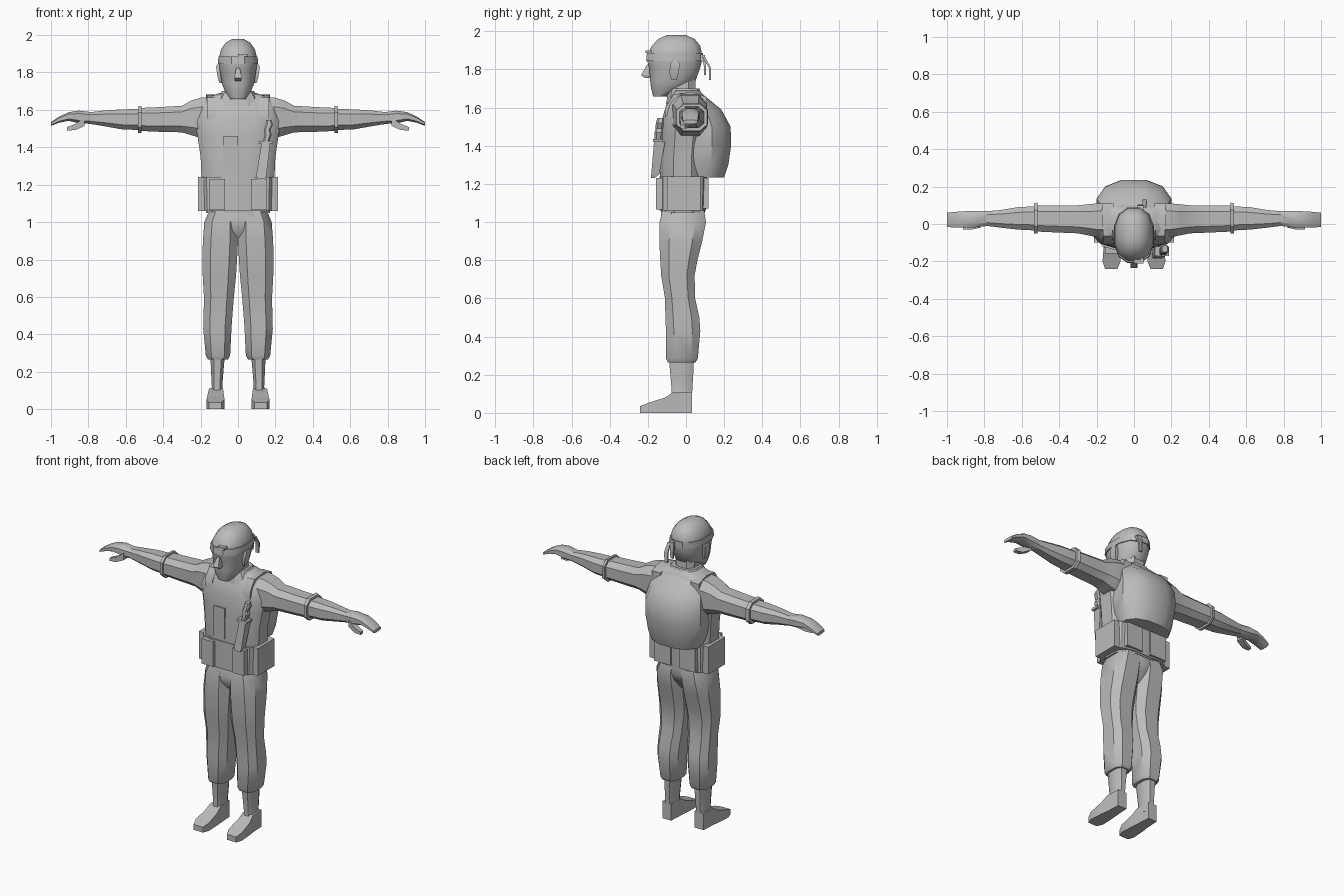
import bpy, bmesh, math

grey = bpy.data.materials.new("plain_grey")
grey.diffuse_color = (0.5, 0.5, 0.5, 1)


def loft(name, axis, rings, n=8, p=0.7, smooth=35, side=1):
    """Skin rings of (position, u0, u1, v0, v1); u and v are the two other axes in order."""
    bm = bmesh.new()
    loops = []
    for pos, u0, u1, v0, v1 in rings:
        loop = []
        for i in range(n):
            a = 2 * math.pi * (i + 0.5) / n
            k = math.cos(math.pi / n)
            c, s = math.cos(a) / k, math.sin(a) / k
            c = math.copysign(abs(c) ** p, c)
            s = math.copysign(abs(s) ** p, s)
            u = (u0 + u1) / 2 + c * (u1 - u0) / 2
            v = (v0 + v1) / 2 + s * (v1 - v0) / 2
            x, y, z = {"x": (pos, u, v), "y": (u, pos, v), "z": (u, v, pos)}[axis]
            loop.append(bm.verts.new((x * side, y, z)))
        loops.append(loop)
    for a, b in zip(loops, loops[1:]):
        for i in range(n):
            j = (i + 1) % n
            bm.faces.new((a[i], a[j], b[j], b[i]))
    bm.faces.new(loops[0])
    bm.faces.new(loops[-1])
    bmesh.ops.recalc_face_normals(bm, faces=bm.faces)
    me = bpy.data.meshes.new(name)
    bm.to_mesh(me)
    bm.free()
    me.materials.append(grey)
    me.shade_smooth()
    me.set_sharp_from_angle(angle=math.radians(smooth))
    ob = bpy.data.objects.new(name, me)
    bpy.context.collection.objects.link(ob)
    return ob


def pair(name, *args, **kw):
    """Build a part on both sides of the body."""
    loft("left_" + name, *args, side=1, **kw)
    loft("right_" + name, *args, side=-1, **kw)


def box(name, x0, x1, y0, y1, z0, z1, both=False):
    rings = [(z0, x0, x1, y0, y1), (z1, x0, x1, y0, y1)]
    (pair if both else loft)(name, "z", rings, n=4)


# Jacket body, collar and front flap
loft("torso", "z", [
    (1.05, -.17, .17, -.13, .10), (1.24, -.195, .195, -.135, .10),
    (1.35, -.2, .2, -.135, .10), (1.45, -.215, .215, -.13, .11),
    (1.54, -.23, .23, -.125, .11), (1.61, -.22, .22, -.105, .11),
    (1.66, -.18, .18, -.08, .10), (1.69, -.1, .1, -.07, .07)], n=12)
loft("collar", "z", [
    (1.62, -.13, .13, -.105, .10), (1.67, -.105, .105, -.095, .08),
    (1.70, -.085, .085, -.085, .07)], n=12, smooth=20)
box("chest_flap", -.08, 0, -.14, -.12, 1.26, 1.46)

# Arms, sleeve cuffs and hands
pair("upper_arm", "x", [
    (.14, -.07, .11, 1.45, 1.67), (.20, -.07, .11, 1.45, 1.665),
    (.25, -.06, .105, 1.465, 1.65), (.30, -.05, .10, 1.48, 1.622),
    (.42, -.045, .10, 1.483, 1.615), (.53, -.04, .10, 1.488, 1.61)])
pair("sleeve_cuff", "x", [
    (.515, -.05, .115, 1.475, 1.622), (.535, -.05, .11, 1.478, 1.618)])
pair("forearm", "x", [
    (.52, -.035, .095, 1.492, 1.605), (.62, -.03, .09, 1.496, 1.603),
    (.71, -.02, .075, 1.512, 1.597), (.79, -.01, .068, 1.525, 1.588)])
pair("hand", "x", [
    (.78, -.01, .068, 1.525, 1.588), (.85, -.018, .07, 1.528, 1.596),
    (.905, -.02, .068, 1.542, 1.588), (.955, -.02, .065, 1.532, 1.565),
    (1.0, -.015, .06, 1.515, 1.535)])
pair("thumb", "x", [
    (.82, -.02, .025, 1.515, 1.56), (.87, -.03, .005, 1.492, 1.525),
    (.915, -.03, -.005, 1.49, 1.508)], n=4)

# Trousers
loft("pelvis", "z", [
    (.90, -.03, .03, -.08, .04), (.96, -.13, .13, -.125, .08),
    (1.01, -.17, .17, -.135, .10), (1.07, -.155, .155, -.125, .095)])
pair("trouser_leg", "z", [
    (1.06, 0, .155, -.125, .095), (1.0, 0, .18, -.138, .105),
    (.9, 0, .188, -.14, .085), (.8, .005, .19, -.135, .06),
    (.72, .01, .189, -.13, .045), (.6, .022, .182, -.11, .048),
    (.5, .03, .184, -.108, .07), (.43, .035, .186, -.105, .075),
    (.285, .042, .172, -.105, .062), (.265, .055, .16, -.095, .05)])

# Shins and boots
pair("shin", "z", [
    (.29, .07, .148, -.09, .042), (.2, .078, .144, -.082, .038),
    (.12, .084, .14, -.075, .033), (.06, .082, .148, -.08, .03)])
pair("boot", "y", [
    (.032, .086, .15, 0, .11), (-.065, .08, .155, 0, .11),
    (-.11, .076, .162, 0, .08), (-.2, .072, .168, 0, .052),
    (-.24, .088, .155, 0, .036)], n=4)

# Belt with pouches
loft("belt", "z", [
    (1.06, -.195, .195, -.14, .105), (1.24, -.2, .2, -.14, .11)], n=12, p=.55, smooth=20)
box("front_pouch", .07, .155, -.158, -.11, 1.065, 1.23, True)
box("side_pouch", .165, .215, -.10, .075, 1.06, 1.24, True)
box("back_pouch", .03, .15, .08, .118, 1.07, 1.23, True)

# Rounded backpack and shoulder straps
loft("backpack", "z", [
    (1.235, -.165, .165, -.03, .20), (1.30, -.185, .185, -.05, .222),
    (1.40, -.2, .2, -.06, .236), (1.50, -.2, .2, -.06, .234),
    (1.59, -.18, .18, -.05, .185), (1.66, -.14, .14, -.03, .10)], n=12, p=.85)
pair("shoulder_strap", "y", [
    (-.11, .11, .165, 1.55, 1.60), (-.065, .11, .165, 1.61, 1.667),
    (.03, .11, .17, 1.63, 1.683), (.11, .11, .17, 1.58, 1.655)], n=4)

# Knife worn on the chest
loft("knife_sheath", "z", [
    (1.23, .105, .145, -.185, -.165), (1.25, .098, .152, -.182, -.14),
    (1.42, .125, .172, -.168, -.11)], n=4)
loft("knife_guard", "z", [
    (1.42, .11, .185, -.172, -.12), (1.435, .112, .187, -.172, -.12)], n=4)
loft("knife_handle", "z", [
    (1.435, .135, .168, -.165, -.125), (1.47, .142, .18, -.165, -.12),
    (1.49, .138, .172, -.16, -.12), (1.52, .148, .186, -.158, -.115),
    (1.545, .15, .18, -.15, -.115)])

# Head and neck
loft("neck", "z", [
    (1.60, -.08, .08, -.085, .07), (1.68, -.068, .068, -.105, .05),
    (1.76, -.07, .07, -.12, .05)])
loft("head", "z", [
    (1.658, -.042, .042, -.172, -.10), (1.70, -.07, .07, -.183, -.01),
    (1.74, -.086, .086, -.188, .05), (1.81, -.097, .097, -.192, .075),
    (1.84, -.101, .101, -.203, .082), (1.88, -.102, .102, -.2, .084),
    (1.925, -.09, .09, -.178, .074), (1.96, -.065, .065, -.145, .045),
    (1.98, -.03, .03, -.10, .0)], n=12, p=.85, smooth=40)
loft("nose", "z", [
    (1.825, -.009, .009, -.205, -.17), (1.77, -.02, .02, -.236, -.17),
    (1.755, -.016, .016, -.215, -.17)], n=4, smooth=20)
pair("ear", "z", [
    (1.745, .08, .1, -.075, -.05), (1.78, .08, .11, -.088, -.04),
    (1.83, .08, .117, -.082, -.032), (1.845, .08, .11, -.07, -.042)], n=4)

# Headband with a knot and two tails
loft("headband", "z", [
    (1.845, -.107, .107, -.209, .088), (1.885, -.105, .105, -.205, .088)],
    n=12, p=.85, smooth=35)
box("brow_fold", .0, .05, -.212, -.18, 1.885, 1.9)
loft("headband_knot", "y", [
    (.07, .015, .05, 1.84, 1.88), (.1, .02, .05, 1.845, 1.875)], n=4)
for i, (x, y, z) in enumerate([(.02, .105, 1.77), (.045, .13, 1.745)]):
    loft(f"headband_tail_{i + 1}", "z", [
        (1.865, x, x + .02, .085, .1), (1.81, x, x + .025, y - .01, y),
        (z, x, x + .02, y - .01, y)], n=4)
